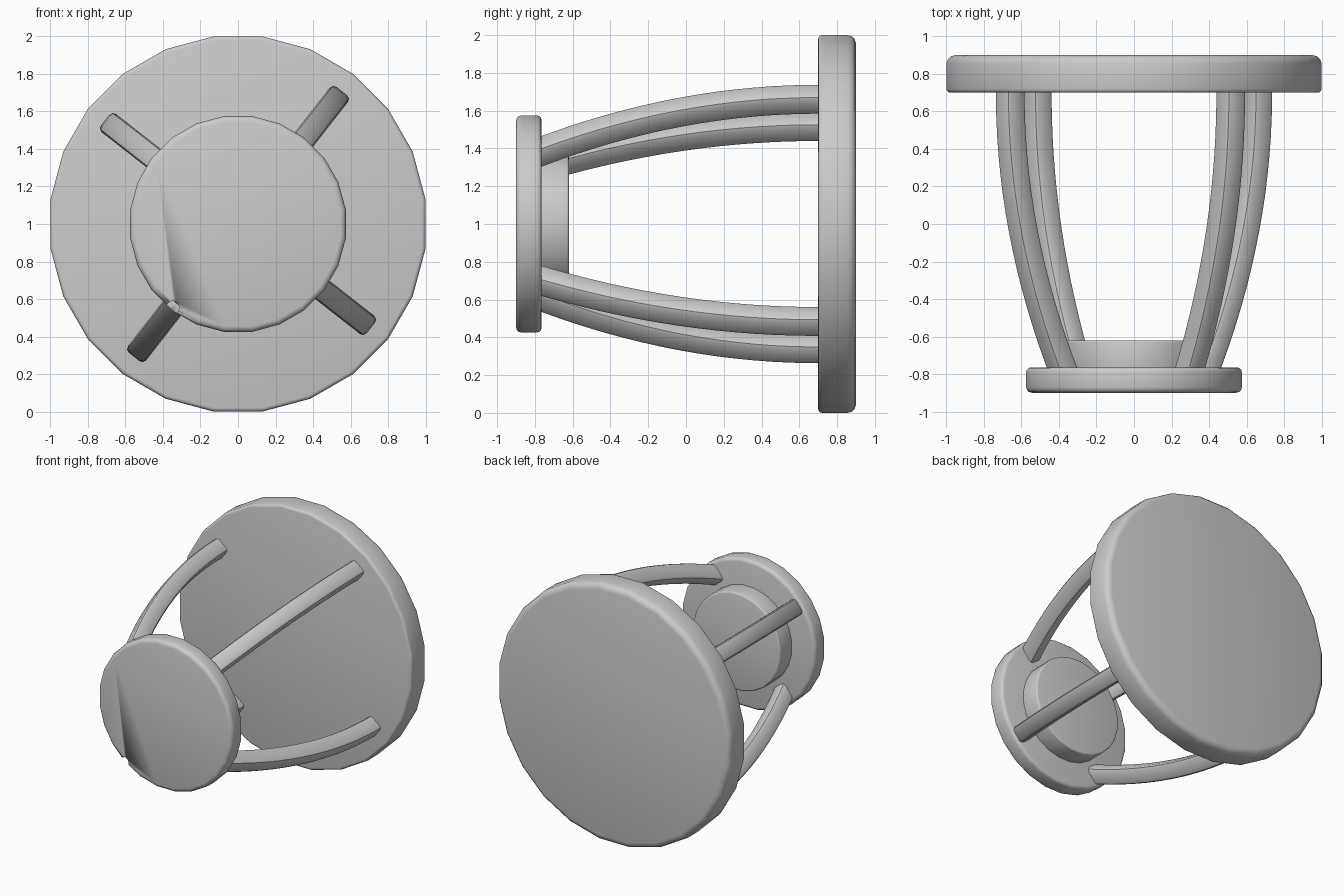
import bpy, bmesh, math
from mathutils import Matrix, Vector

cube = bpy.data.objects.get("Cube")
if cube:
    bpy.data.objects.remove(cube, do_unlink=True)

CENTRE_Z = 1.0
SIDES = 24

grey = bpy.data.materials.new("plain_grey")
grey.use_nodes = True
grey.diffuse_color = (0.6, 0.6, 0.6, 1)
grey.node_tree.nodes["Principled BSDF"].inputs["Base Color"].default_value = (0.6, 0.6, 0.6, 1)


def finish(name, bm, angle=40):
    bmesh.ops.recalc_face_normals(bm, faces=bm.faces)
    mesh = bpy.data.meshes.new(name)
    bm.to_mesh(mesh)
    bm.free()
    mesh.materials.append(grey)
    obj = bpy.data.objects.new(name, mesh)
    bpy.context.collection.objects.link(obj)
    bpy.ops.object.select_all(action="DESELECT")
    obj.select_set(True)
    bpy.context.view_layer.objects.active = obj
    bpy.ops.object.shade_smooth_by_angle(angle=math.radians(angle))
    return obj


def disc(name, apothem, front, back, front_round, back_round):
    """Round plate facing along y, with a flat side at the top and softened rims."""
    bm = bmesh.new()
    radius = apothem / math.cos(math.pi / SIDES)
    place = (Matrix.Translation((0, (front + back) / 2, CENTRE_Z))
             @ Matrix.Rotation(math.pi / 2, 4, "X")
             @ Matrix.Rotation(math.pi / SIDES, 4, "Z"))
    bmesh.ops.create_cone(bm, cap_ends=True, segments=SIDES, radius1=radius,
                          radius2=radius, depth=back - front, matrix=place)
    for y, width in ((front, front_round), (back, back_round)):
        rim = [e for e in bm.edges if all(abs(v.co.y - y) < 1e-4 for v in e.verts)]
        bmesh.ops.bevel(bm, geom=rim, offset=width, segments=3, profile=0.5,
                        affect="EDGES")
    return finish(name, bm)


def rounded_square(half, corner):
    points = []
    for quarter in range(4):
        mid = math.pi / 4 + quarter * math.pi / 2
        cx = math.copysign(half - corner, math.cos(mid))
        cy = math.copysign(half - corner, math.sin(mid))
        for step in (-1, 0, 1):
            a = mid + step * math.pi / 4
            points.append((cx + corner * math.cos(a), cy + corner * math.sin(a)))
    return points


def leg(name, degrees, steps=16):
    """Bowed bar that leans in towards the small plate."""
    bm = bmesh.new()
    a = math.radians(degrees)
    outward = Vector((math.cos(a), 0, math.sin(a)))
    sideways = Vector((-math.sin(a), 0, math.cos(a)))
    section = rounded_square(0.062, 0.026)
    rings = []
    for i in range(steps + 1):
        y = -0.82 + 1.58 * i / steps
        bow = min(y, 0.7) - 0.7
        centre = outward * (0.838 - 0.163 * bow ** 2) + Vector((0, y, CENTRE_Z))
        tangent = (Vector((0, 1, 0)) - outward * 0.326 * bow).normalized()
        normal = tangent.cross(sideways)
        rings.append([bm.verts.new(centre + normal * u + sideways * v)
                      for u, v in section])
    count = len(section)
    for r, s in zip(rings, rings[1:]):
        for k in range(count):
            n = (k + 1) % count
            bm.faces.new((r[k], r[n], s[n], s[k]))
    bm.faces.new(rings[0])
    bm.faces.new(rings[-1])
    return finish(name, bm)


# Plates and hub
disc("large_plate", 1.0, 0.7, 0.9, 0.02, 0.045)
small_plate = disc("small_plate", 0.575, -0.9, -0.765, 0.03, 0.025)
disc("hub", 0.375, -0.78, -0.62, 0.005, 0.012)

# Four bowed legs, a quarter turn apart
LEG_ANGLE = 52
for i, name in enumerate(("upper_left_leg", "upper_right_leg",
                          "lower_right_leg", "lower_left_leg")):
    leg(name, LEG_ANGLE + 90 * i)

# Small notch in the rim of the small plate
notch_angle = math.radians(LEG_ANGLE + 180)
bm = bmesh.new()
bmesh.ops.create_cone(
    bm, cap_ends=True, segments=12, radius1=0.035, radius2=0.035, depth=0.12,
    matrix=Matrix.Translation((0.565 * math.cos(notch_angle), -0.87,
                               CENTRE_Z + 0.565 * math.sin(notch_angle)))
    @ Matrix.Rotation(math.pi / 2, 4, "X"))
cutter = finish("notch_cutter", bm)
cutter.hide_render = True
cutter.hide_set(True)
cut = small_plate.modifiers.new("notch", "BOOLEAN")
cut.operation = "DIFFERENCE"
cut.object = cutter
